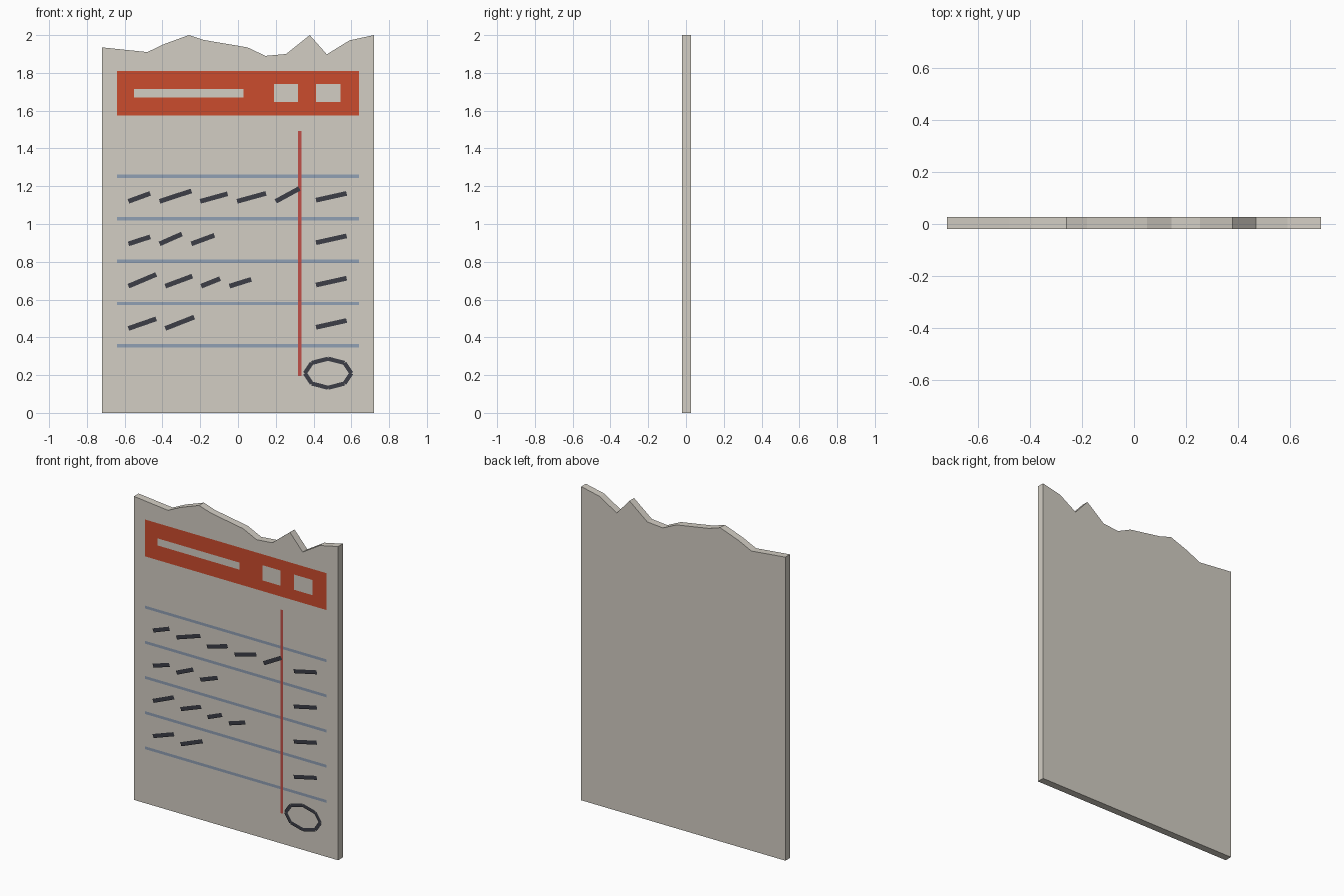
import bpy, bmesh, math
from mathutils import Vector

if "Cube" in bpy.data.objects:
    bpy.data.objects.remove(bpy.data.objects["Cube"])

FRONT, BACK = -0.02, 0.027


def material(name, rgb):
    m = bpy.data.materials.new(name)
    m.diffuse_color = (*rgb, 1)
    m.use_nodes = True
    m.node_tree.nodes["Principled BSDF"].inputs["Base Color"].default_value = m.diffuse_color
    return m


PAPER = material("paper", (0.65, 0.615, 0.55))
ORANGE = material("orange_print", (0.6, 0.072, 0.027))
BLUE = material("blue_rule", (0.28, 0.35, 0.456))
RED = material("red_rule", (0.53, 0.08, 0.065))
INK = material("ink", (0.045, 0.048, 0.061))


def flat_shapes(name, polys, y, mat, depth=0):
    """Front-facing polygons given as (x, z) outlines, optionally given depth."""
    bm = bmesh.new()
    for poly in polys:
        face = bm.faces.new([bm.verts.new((x, y, z)) for x, z in poly])
        face.normal_update()
        if face.normal.y > 0:
            face.normal_flip()
    if depth:
        ext = bmesh.ops.extrude_face_region(bm, geom=bm.faces[:], use_keep_orig=True)
        verts = [v for v in ext["geom"] if isinstance(v, bmesh.types.BMVert)]
        bmesh.ops.translate(bm, verts=verts, vec=(0, depth, 0))
        bmesh.ops.recalc_face_normals(bm, faces=bm.faces[:])
    me = bpy.data.meshes.new(name)
    bm.to_mesh(me)
    bm.free()
    me.materials.append(mat)
    ob = bpy.data.objects.new(name, me)
    bpy.context.collection.objects.link(ob)
    return ob


def rect(x0, x1, z0, z1):
    return [(x0, z0), (x1, z0), (x1, z1), (x0, z1)]


def stroke(x0, z0, x1, z1, w=0.025):
    a, b = Vector((x0, z0)), Vector((x1, z1))
    d = (b - a).normalized()
    n = Vector((-d.y, d.x)) * w / 2
    return [a - n, b - n, b + n, a + n]


# Paper slab with torn top edge
torn = [(0.72, 2.0), (0.59, 1.972), (0.47, 1.898), (0.38, 2.0), (0.255, 1.9),
        (0.145, 1.89), (0.05, 1.935), (-0.08, 1.957), (-0.18, 1.974),
        (-0.26, 2.0), (-0.39, 1.953), (-0.48, 1.91), (-0.72, 1.935)]
flat_shapes("paper_slab", [[(-0.72, 0), (0.72, 0)] + torn], FRONT, PAPER, BACK - FRONT)

# Header band with pale blanks
flat_shapes("header_band", [rect(-0.64, 0.64, 1.575, 1.81)], FRONT - 0.003, ORANGE)
flat_shapes("header_blanks", [rect(-0.55, 0.03, 1.67, 1.715),
                              rect(0.19, 0.318, 1.645, 1.742),
                              rect(0.412, 0.542, 1.645, 1.742)], FRONT - 0.006, PAPER)

# Ruled lines and column line
rules = [0.355 + 0.2242 * i for i in range(5)]
flat_shapes("row_rules", [rect(-0.64, 0.64, z - 0.009, z + 0.009) for z in rules],
            FRONT - 0.003, BLUE)
flat_shapes("column_rule", [rect(0.317, 0.335, 0.195, 1.493)], FRONT - 0.005, RED)

# Handwritten dashes: row base height, then (start x, end x, rise)
rows = [
    (1.12, [(-0.58, -0.465, 0.042), (-0.415, -0.247, 0.055), (-0.2, -0.055, 0.04),
            (-0.005, 0.148, 0.042), (0.2, 0.325, 0.068)]),
    (0.895, [(-0.58, -0.465, 0.037), (-0.415, -0.297, 0.052), (-0.247, -0.125, 0.045)]),
    (0.671, [(-0.58, -0.433, 0.062), (-0.385, -0.242, 0.053), (-0.195, -0.095, 0.04),
             (-0.045, 0.07, 0.036)]),
    (0.447, [(-0.58, -0.433, 0.051), (-0.385, -0.232, 0.06)]),
]
dashes = [stroke(a, z, b, z + r) for z, row in rows for a, b, r in row]
flat_shapes("item_dashes", dashes, FRONT - 0.007, INK)
flat_shapes("amount_dashes", [stroke(0.413, z + 0.006, 0.575, z + 0.042) for z, _ in rows],
            FRONT - 0.007, INK)

# Eight-sided ring around the total, drawn with straight strokes
ring = [(0.477 + 0.123 * math.cos(i * math.pi / 4), 0.21 + 0.077 * math.sin(i * math.pi / 4))
        for i in range(8)]
flat_shapes("total_ring", [stroke(*ring[i], *ring[(i + 1) % 8], 0.022) for i in range(8)],
            FRONT - 0.007, INK)
